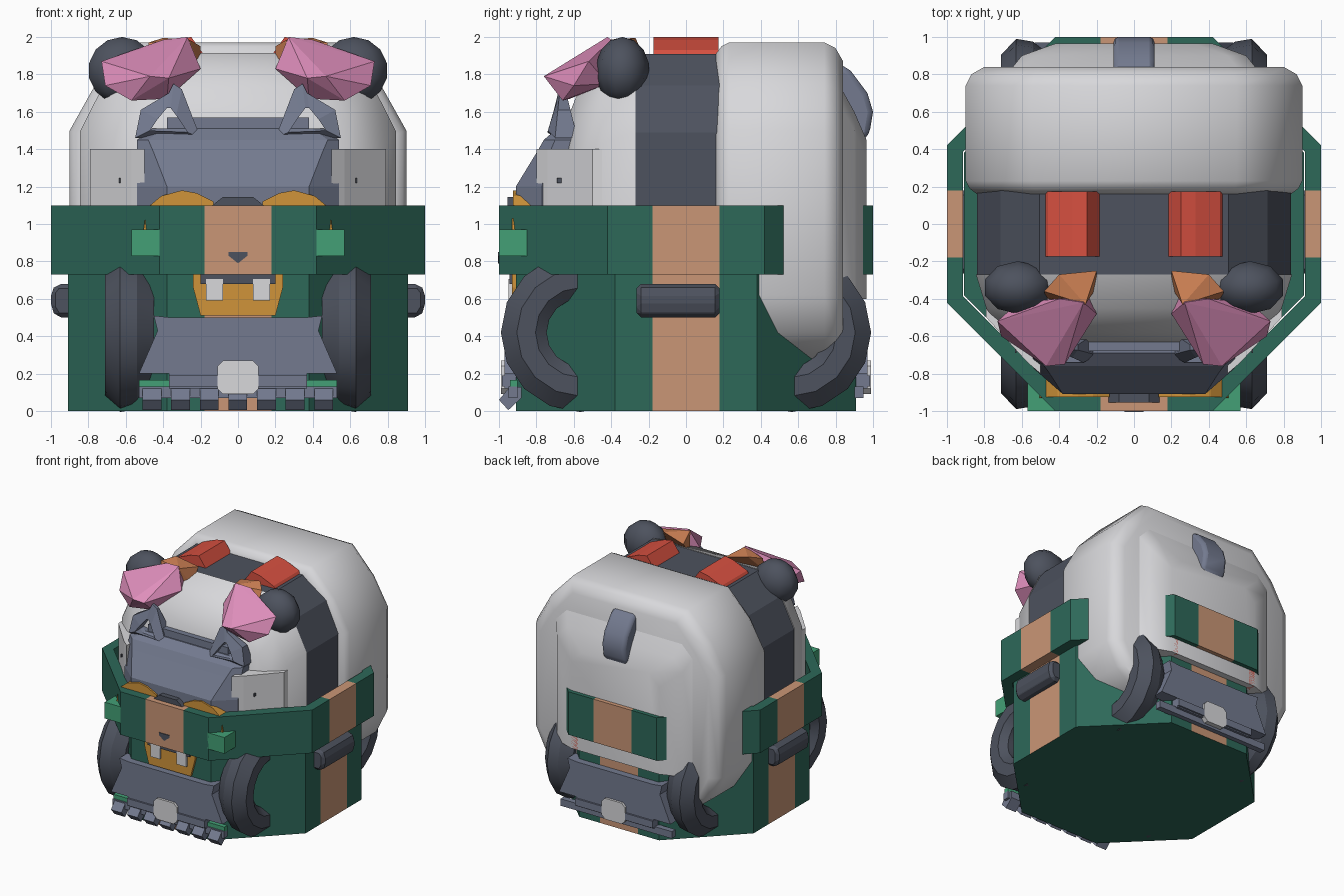
import bpy, bmesh, math
from mathutils import Vector

if "Cube" in bpy.data.objects:
    bpy.data.objects.remove(bpy.data.objects["Cube"])


def mat(name, r, g, b):
    m = bpy.data.materials.new(name)
    lin = [((c / 255 + 0.055) / 1.055) ** 2.4 for c in (r, g, b)]
    m.diffuse_color = (*lin, 1)
    m.use_nodes = True
    m.node_tree.nodes["Principled BSDF"].inputs["Base Color"].default_value = m.diffuse_color
    return m


GREEN = mat("pot green", 45, 104, 89)
TAN = mat("tan", 202, 150, 118)
WHITE = mat("white", 216, 216, 219)
DARK = mat("charcoal", 77, 82, 94)
BLUE = mat("blue grey", 115, 122, 143)
PINK = mat("pink", 222, 142, 187)
RED = mat("red", 214, 80, 64)
ORANGE = mat("orange", 208, 148, 58)
LIME = mat("bright green", 67, 160, 118)
COPPER = mat("copper", 208, 130, 85)


def finish(name, bm, mats, smooth=None, bevel=0, seg=1):
    bmesh.ops.recalc_face_normals(bm, faces=bm.faces)
    me = bpy.data.meshes.new(name)
    bm.to_mesh(me)
    bm.free()
    ob = bpy.data.objects.new(name, me)
    bpy.context.collection.objects.link(ob)
    for m in mats if isinstance(mats, list) else [mats]:
        me.materials.append(m)
    if bevel:
        md = ob.modifiers.new("bevel", 'BEVEL')
        md.width, md.segments = bevel, seg
    if smooth:
        bpy.ops.object.select_all(action='DESELECT')
        ob.select_set(True)
        bpy.context.view_layer.objects.active = ob
        bpy.ops.object.shade_smooth_by_angle(angle=math.radians(smooth))
    return ob


def loft(name, rings, m, closed=False, **kw):
    """Skin a list of equal-length rings; cap the ends unless closed."""
    bm = bmesh.new()
    vs = [[bm.verts.new(p) for p in r] for r in rings]
    n = len(rings[0])
    pairs = list(zip(vs, vs[1:])) + ([(vs[-1], vs[0])] if closed else [])
    for a, b in pairs:
        for i in range(n):
            bm.faces.new((a[i], a[(i + 1) % n], b[(i + 1) % n], b[i]))
    if not closed:
        bm.faces.new(vs[0])
        bm.faces.new(vs[-1])
    return finish(name, bm, m, **kw)


def prism(name, pts, axis, a, b, m, **kw):
    """Extrude a 2D outline along one axis from a to b."""
    def at(p, d):
        return {'x': (d, *p), 'y': (p[0], d, p[1]), 'z': (*p, d)}[axis]
    return loft(name, [[at(p, d) for p in pts] for d in (a, b)], m, **kw)


def box(name, x, y, z, m, **kw):
    return prism(name, [(x[0], y[0]), (x[1], y[0]), (x[1], y[1]), (x[0], y[1])], 'z', *z, m, **kw)


def hull(name, pts, m):
    bm = bmesh.new()
    for p in pts:
        bm.verts.new(p)
    r = bmesh.ops.convex_hull(bm, input=bm.verts)
    bmesh.ops.delete(bm, geom=[v for v in r["geom_interior"] if v.is_valid], context='VERTS')
    return finish(name, bm, m)


def sym(half):
    return half + [(-x, z) for x, z in reversed(half)]


def flip(pts, s):
    return [(s * p[0], *p[1:]) for p in pts]


def octagon(r, c, s=0.18):
    """Octagon with stripe points in the middle of its four main sides."""
    pts = []
    for k in range(4):
        for t in (-c, -s, s, c):
            v = Vector((r, t)).to_2d()
            a = k * math.pi / 2
            pts.append((v.x * math.cos(a) - v.y * math.sin(a), v.x * math.sin(a) + v.y * math.cos(a)))
    return pts


def stripe(ob):
    ob.data.materials.append(TAN)
    for p in ob.data.polygons:
        if len(p.vertices) == 4 and min(abs(p.center.x), abs(p.center.y)) < 0.05:
            p.material_index = 1


# Pot and rim with tan stripes
stripe(prism("pot", octagon(0.91, 0.38), 'z', 0, 0.76, GREEN))
o, i = octagon(1.0, 0.42), octagon(0.915, 0.385)
stripe(loft("rim", [[(*p, z) for p in pts] for pts, z in ((o, 0.73), (o, 1.1), (i, 1.1), (i, 0.73))],
            GREEN, closed=True))

# Rounded back body, raised rear panel and tail
def body_ring(y, d):
    pts = sym([(0.55 - d * .6, 1.97 - d), (0.76 - d * .9, 1.75 - d * .8), (0.9 - d, 1.5 - d * .4),
               (0.9 - d, 0.62), (0.8 - d, 0.42), (0.62 - d, 0.28)])
    return [(x, y, z) for x, z in pts]

loft("back_body", [body_ring(y, d) for y, d in ((.16, .06), (.19, .02), (.23, 0), (.74, 0), (.8, .03), (.84, .1))],
     WHITE, smooth=50)
loft("rear_panel", [[(x, y, z) for x, z in sym([(w - .1, t), (w, t - .1), (w, .6)])]
                    for y, w, t in ((.8, .68, 1.78), (.9, .6, 1.6), (.965, .42, 1.45))], WHITE, smooth=50)
prism("tail", [(.8, 1.87), (.88, 1.82), (.97, 1.7), (1.0, 1.6), (.98, 1.48), (.94, 1.44), (.86, 1.58), (.8, 1.65)],
      'x', -.11, .11, BLUE, bevel=.05, seg=2, smooth=50)

# Dark band around the middle
def head_ring(y, w, top):
    h = sym([(w * .6, top), (w * .85, top - .17), (w, top - .42), (w, .8)])
    return [(x, y, z) for x, z in h]

loft("middle_band", [head_ring(.2, .84, 1.91), head_ring(-.28, .84, 1.91)], DARK)
# White front of the head
loft("head_front", [head_ring(*a) for a in ((-.27, .845, 1.915), (-.45, .79, 1.85), (-.58, .7, 1.7), (-.65, .6, 1.52))],
     WHITE, smooth=40)
# Blue grey face
loft("face", [[(x, y, z) for x, y in [(a, -.5), (a, b), (c, d), (-c, d), (-a, b), (-a, -.5)]]
              for z, a, b, c, d in ((.8, .54, -.77, .38, -.91), (1.2, .54, -.77, .38, -.91),
                                    (1.38, .54, -.73, .45, -.8), (1.45, .54, -.7, .48, -.76), (1.51, .46, -.64, .4, -.69))],
     BLUE)
box("brow", (-.38, .38), (-.68, -.5), (1.49, 1.57), BLUE)

# Front muzzle parts
box("mouth_top", (-.2, .2), (-.945, -.85), (.68, .74), DARK)
prism("jaw", sym([(.24, .75), (.24, .66), (.2, .51)]), 'y', -.93, -.86, ORANGE)
prism("upper_nose", sym([(.08, 1.145), (.15, 1.09), (.15, 1.0)]), 'y', -.955, -.88, DARK)
prism("small_nose", [(-.05, .85), (.05, .85), (.05, .83), (0, .79), (-.05, .83)], 'y', -1.006, -.99, DARK)

for s in (1, -1):
    # White cheeks
    prism("cheek", flip([(.5, -.8), (.57, -.74), (.79, -.5), (.79, -.25), (.5, -.25)], s), 'z', .8, 1.4, WHITE)
    prism("cheek_slit", flip([(.629, 1.22), (.637, 1.22), (.637, 1.245), (.629, 1.245)], s), 'y', -.69, -.6, DARK)
    # Pointed ears with an opening
    outer = flip([(.2, 1.46), (.3, 1.72), (.345, 1.75), (.37, 1.7), (.52, 1.61), (.55, 1.46)], s)
    inner = flip([(.27, 1.49), (.33, 1.58), (.36, 1.62), (.38, 1.62), (.43, 1.56), (.47, 1.5)], s)
    loft("pointed_ear", [[(x, y + (1.46 - z) * k, z) for x, z in pts] for pts, y, k in
                         ((outer, -.7, -.1), (outer, -.58, .25), (inner, -.58, .25), (inner, -.75, -.3))],
         BLUE, closed=True)
    # Round ears
    bm = bmesh.new()
    bmesh.ops.create_uvsphere(bm, u_segments=10, v_segments=7, radius=1)
    for v in bm.verts:
        v.co = Vector((v.co.x * .19 + s * .62, v.co.y * .145 - .34, v.co.z * .18 + 1.82))
    finish("round_ear", bm, DARK, smooth=40)
    # Pink flaps with copper roots
    hull("pink_flap", flip([(.27, -.42, 2.0), (.4, -.4, 1.985), (.73, -.52, 1.87), (.47, -.76, 1.79), (.37, -.75, 1.78),
                            (.2, -.48, 1.83), (.71, -.6, 1.74), (.57, -.66, 1.66), (.38, -.62, 1.67),
                            (.62, -.42, 1.75), (.24, -.38, 1.85)], s), PINK)
    hull("copper_root", flip([(.48, -.36, 1.97), (.4, -.27, 1.995), (.2, -.25, 1.95), (.2, -.34, 1.83),
                              (.26, -.43, 1.985), (.25, -.4, 1.8), (.47, -.4, 1.85)], s), COPPER)
    # Red blocks on top
    prism("red_block", flip([(.15, 1.86), (.25, 2.0), (.33, 1.985), (.46, 1.93), (.52, 1.84), (.3, 1.8)], s),
          'y', -.175, .175, RED)
    # Eyes above the rim
    prism("eye", flip([(.13, 1.03), (.13, 1.12), (.22, 1.165), (.3, 1.18), (.41, 1.15), (.47, 1.1), (.47, 1.03)], s),
          'y', -.925, -.8, ORANGE)
    # Teeth
    box("tooth", (s * .08, s * .17), (-.95, -.9), (.59, .705), WHITE)
    # Lamps on the rim with little wicks
    box("lamp", (s * .41, s * .57), (-1.0, -.84), (.83, .97), LIME)
    prism("wick", flip([(.49, .97), (.505, .97), (.497, 1.03)], s), 'y', -.93, -.9, ORANGE)
    # Side handles
    prism("handle", flip([(.88, .5), (.97, .5), (1, .55), (1, .64), (.97, .68), (.88, .68)], s),
          'y', -.265, .18, DARK, bevel=.03)
    # Tail lights
    box("tail_light", (s * .36, s * .42), (.9, .965), (.6, .73), RED)

    # Four chunky wheels
    for t in (1, -1):
        prof = [(.45, .34), (.54, .41), (.63, .425), (.71, .34), (.71, .24), (.66, .18), (.48, .18)]
        rings = []
        for k in range(16):
            a = 2 * math.pi * k / 16
            rings.append([(s * x, t * (.565 + r * math.cos(a)), .42 + r * math.sin(a)) for x, r in prof])
        loft("wheel", rings, DARK, closed=True, smooth=25)

# Front and rear bumpers with plates
for t, n in ((-1, "front"), (1, "rear")):
    prism(n + "_bumper", sym([(.36, .5), (.45, .51), (.43, .43), (.53, .2), (.37, .2), (.37, .12)]),
          'y', t * .97, t * .86, BLUE)
    prism(n + "_plate", sym([(.08, .27), (.11, .24), (.11, .12), (.08, .09)]), 'y', t * .99, t * .95, WHITE)
    box(n + "_bar", (-.53, .53), (t * .95, t * .9), (.07, .13), BLUE)
    box(n + "_ledge", (-.37, .37), (t * .985, t * .9), (.13, .19), BLUE)
box("green_strip", (-.53, .53), (-.94, -.9), (.125, .165), LIME)
# Sloping comb under the front bumper
for k in range(7):
    x = -.46 + k * .153
    prism("comb_tooth", [(-.88, .13), (-.95, .12), (-1.0, .06), (-.95, .005), (-.88, .07)], 'x', x - .05, x + .05, BLUE)
